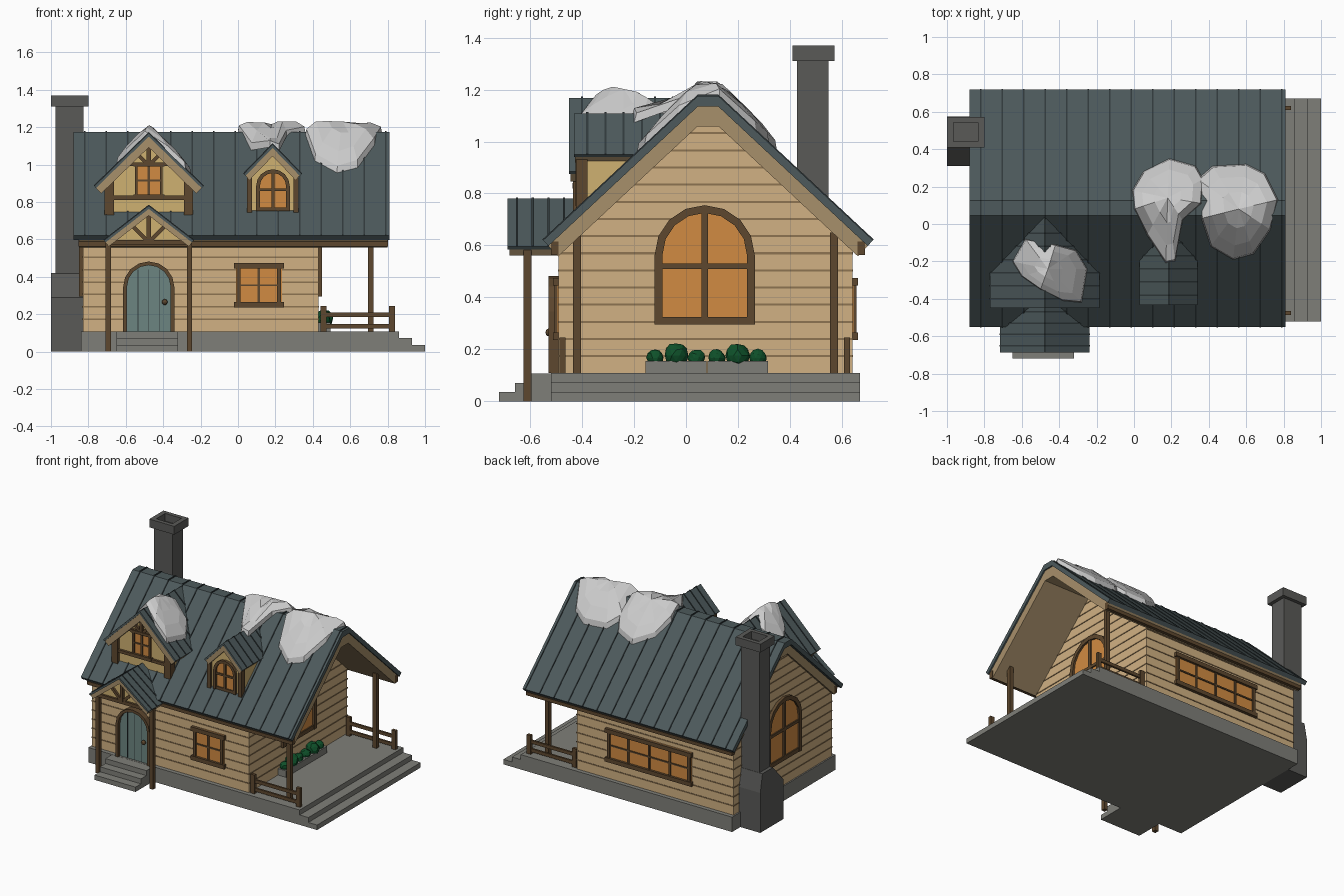
import bpy, bmesh, math, random
from mathutils import Vector

if "Cube" in bpy.data.objects:
    bpy.data.objects.remove(bpy.data.objects["Cube"])
random.seed(4)

def mat(name, r, g, b):
    m = bpy.data.materials.new(name)
    m.diffuse_color = [(c / 255) ** 2.2 for c in (r, g, b)] + [1]
    m.use_nodes = True
    m.node_tree.nodes["Principled BSDF"].inputs["Base Color"].default_value = m.diffuse_color
    return m

WALL, GROOVE, GABLE = mat("siding", 208, 176, 130), mat("groove", 140, 115, 82), mat("gable_panel", 205, 175, 112)
BARGE, TRIM, ROOF = mat("barge", 166, 142, 106), mat("timber", 94, 73, 50), mat("roof_metal", 78, 90, 92)
SEAM, GLASS, DOOR = mat("roof_seam", 52, 60, 62), mat("warm_glass", 208, 138, 68), mat("door_paint", 108, 132, 128)
STONE, BRICK = mat("stone", 126, 126, 120), mat("chimney_stone", 90, 90, 88)
GREEN, SNOW = mat("leaf", 22, 82, 46), mat("snow", 205, 205, 205)

def mesh(name, verts, faces, m):
    bm = bmesh.new()
    vs = [bm.verts.new(v) for v in verts]
    for f in faces:
        bm.faces.new([vs[i] for i in f])
    bmesh.ops.recalc_face_normals(bm, faces=bm.faces)
    me = bpy.data.meshes.new(name)
    bm.to_mesh(me)
    bm.free()
    me.materials.append(m)
    ob = bpy.data.objects.new(name, me)
    bpy.context.collection.objects.link(ob)
    return ob

def prism(name, pts, axis, a0, a1, m):
    """Extrude a 2D profile (side, z) along x or y."""
    n = len(pts)
    put = (lambda a, p: (a, p[0], p[1])) if axis == 'x' else (lambda a, p: (p[0], a, p[1]))
    verts = [put(a, p) for a in (a0, a1) for p in pts]
    faces = [range(n), range(n, 2 * n)] + [(i, (i + 1) % n, n + (i + 1) % n, n + i) for i in range(n)]
    return mesh(name, verts, faces, m)

def rect(u0, u1, v0, v1):
    return [(u0, v0), (u1, v0), (u1, v1), (u0, v1)]

def box(name, x0, x1, y0, y1, z0, z1, m):
    return prism(name, rect(x0, x1, z0, z1), 'y', y0, y1, m)

def beam(name, p, q, w, y0, y1):
    p, q = Vector(p), Vector(q)
    d = (q - p).normalized() * w / 2
    s = Vector((-d.y, d.x))
    prism(name, [p + s, p - s, q - s, q + s], 'y', y0, y1, TRIM)

class Gable:
    """Pitched roof section; layers are offset inward from the top surface."""
    def __init__(self, c, hw, ze, zp, flat=0.001):
        self.c, self.hw, self.ze, self.zp, self.f = c, hw, ze, zp, flat
        self.a = math.atan2(zp - ze, hw - flat)

    def z(self, u, d=0):
        return self.zp - max(0, abs(u - self.c) - self.f) * math.tan(self.a) - d / math.cos(self.a)

    def half(self, z, d):
        return self.f + (self.zp - d / math.cos(self.a) - z) / math.tan(self.a)

    def line(self, d):
        e, ez = self.hw - d * math.sin(self.a), self.ze - d * math.cos(self.a)
        pz = self.zp - d / math.cos(self.a)
        return [(self.c - e, ez), (self.c - self.f, pz), (self.c + self.f, pz), (self.c + e, ez)]

    def layer(self, name, axis, d0, d1, a0, a1, m):
        prism(name, self.line(d0) + self.line(d1)[::-1], axis, a0, a1, m)

    def body(self, name, axis, u0, u1, z0, d, a0, a1, m):
        top = [(u, self.z(u, d)) for u in (u1, self.c + self.f, self.c - self.f, u0)]
        prism(name, [(u0, z0), (u1, z0)] + top, axis, a0, a1, m)

    def seams(self, name, axis, start, end, step):
        for i in range(int((end - start) / step) + 1):
            a = start + i * step
            self.layer(name, axis, -.004, 0.002, a - .004, a + .004, SEAM)

def arch(c, hw, z0, zt, n=8):
    return [(c + hw, z0)] + [(c + hw * math.cos(t * math.pi / n), zt - hw + hw * math.sin(t * math.pi / n))
                             for t in range(n + 1)] + [(c - hw, z0)]

def arch_window(name, axis, a, out, c, hw, z0, zt, w, zbar):
    prism(name + "_glass", arch(c, hw - w / 2, z0, zt - w / 2), axis, a - out * .01, a + out * .006, GLASS)
    inner = arch(c, hw - w, z0, zt - w)
    prism(name + "_frame", arch(c, hw, z0, zt) + inner[::-1], axis, a, a + out * .02, TRIM)
    for r in (rect(c - hw + w, c + hw - w, z0, z0 + w), rect(c - w * .4, c + w * .4, z0 + w, zt - w),
              rect(c - hw + w, c + hw - w, zbar - w * .35, zbar + w * .35)):
        prism(name + "_bar", r, axis, a, a + out * .015, TRIM)

def square_window(name, y, out, x0, x1, z0, z1, cols, w=.03):
    prism(name + "_glass", rect(x0 + .01, x1 - .01, z0, z1), 'y', y - out * .01, y + out * .005, GLASS)
    for z in (z0, z1 - w):
        prism(name + "_sill", rect(x0, x1, z, z + w), 'y', y, y + out * .022, TRIM)
    a, b = x0 + w * .5, x1 - w * .5
    for x in (a + w * .35, b - w * .35):
        prism(name + "_jamb", rect(x - w * .35, x + w * .35, z0 + w, z1 - w), 'y', y, y + out * .016, TRIM)
    for i in range(1, cols):
        x = a + (b - a) * i / cols
        prism(name + "_mullion", rect(x - .007, x + .007, z0 + w, z1 - w), 'y', y, y + out * .013, TRIM)
    zm = (z0 + z1) / 2
    prism(name + "_crossbar", rect(a, b, zm - .005, zm + .005), 'y', y, y + out * .012, TRIM)

# Stone base and steps
box("foundation", -.84, .86, -.52, .67, 0, .108, STONE)
for i in (1, 2):
    box("side_step", .8, .86 + .07 * i, -.52, .67, 0, .108 - .036 * i, STONE)
for i in range(3):
    box("door_step", -.65, -.32, -.595 - .0625 * i, -.5, 0, .107 - .036 * i, STONE)

# Main walls with horizontal siding grooves
main = Gable(.085, .635, .62, 1.175, .04)
main.body("house_walls", 'x', -.49, .64, .1, .06, -.83, .43, WALL)
for k in range(1, 15):
    z = .108 + .066 * k
    h = main.half(z, .08)
    box("siding_groove", -.833, .433, max(-.493, .085 - h), min(.643, .085 + h), z - .004, z + .004, GROOVE)

# Main roof
main.layer("main_roof", 'x', 0, .03, -.88, .81, ROOF)
main.layer("roof_underside", 'x', .03, .085, -.85, .80, BARGE)
main.seams("roof_seam", 'x', -.82, .80, .115)
for s in (-1, 1):
    y = .085 + s * .605
    box("eave_fascia", -.852, .802, min(y, y - s * .03), max(y, y - s * .03), .563, .615, TRIM)

# Arched gable windows, front and back windows
for a, out in ((.43, 1), (-.83, -1)):
    arch_window("gable_window", 'x', a, out, .072, .193, .295, .755, .03, .52)
square_window("front_window", -.49, -1, -.022, .245, .235, .475, 2)
square_window("back_window", .64, 1, -.505, .19, .235, .475, 4)

# Front door
prism("door", arch(-.477, .125, .108, .47), 'y', -.505, -.48, DOOR)
prism("door_frame", arch(-.477, .137, .108, .482) + arch(-.477, .117, .108, .462)[::-1], 'y', -.53, -.48, TRIM)
for x in (-.535, -.477, -.419):
    box("door_groove", x - .002, x + .002, -.507, -.5, .11, .44, SEAM)
bpy.ops.mesh.primitive_uv_sphere_add(segments=10, ring_count=6, radius=.016, location=(-.392, -.525, .265))
bpy.context.object.name = "door_knob"
bpy.context.object.data.materials.append(TRIM)

# Door canopy
canopy = Gable(-.477, .24, .595, .78)
canopy.layer("canopy_roof", 'y', 0, .014, -.688, -.36, ROOF)
canopy.layer("canopy_barge", 'y', .014, .042, -.68, -.42, BARGE)
canopy.seams("canopy_seam", 'y', -.65, -.40, .06)
canopy.body("canopy_panel", 'y', -.67, -.284, .585, .03, -.64, -.60, GABLE)
box("canopy_tie", -.69, -.264, -.655, -.595, .572, .597, TRIM)
beam("canopy_king_post", (-.477, .59), (-.477, .735), .022, -.66, -.63)
for s in (-1, 1):
    beam("canopy_brace", (-.477 + s * .01, .595), (-.477 + s * .09, .675), .02, -.655, -.63)
    x = -.477 + s * .217
    box("canopy_post", x - .014, x + .014, -.625, -.595, 0, .59, TRIM)

# Large timbered dormer
big = Gable(-.477, .292, .885, 1.168)
big.layer("large_dormer_roof", 'y', 0, .014, -.45, .05, ROOF)
big.layer("large_dormer_barge", 'y', .014, .055, -.445, .0, BARGE)
big.seams("large_dormer_seam", 'y', -.40, -.05, .07)
big.body("large_dormer_wall", 'y', -.70, -.254, .69, .035, -.415, .0, GABLE)
square_window("large_dormer_window", -.415, -1, -.56, -.394, .82, 1.01, 2, .02)
box("dormer_beam", -.70, -.254, -.432, -.41, .812, .834, TRIM)
box("dormer_collar", -.60, -.354, -.432, -.41, .992, 1.012, TRIM)
beam("dormer_king_post", (-.477, 1.0), (-.477, 1.12), .022, -.435, -.41)
for s in (-1, 1):
    beam("dormer_brace", (-.477 + s * .01, 1.005), (-.477 + s * .065, 1.06), .02, -.433, -.41)
    x = -.477 + s * .212
    box("dormer_post", x - .025, x + .025, -.435, -.38, .73, .91, TRIM)

# Small dormer with arched window
small = Gable(.185, .155, .95, 1.108)
small.layer("small_dormer_roof", 'y', 0, .014, -.432, .02, ROOF)
small.layer("small_dormer_barge", 'y', .014, .045, -.428, -.05, BARGE)
small.seams("small_dormer_seam", 'y', -.38, -.10, .07)
small.body("small_dormer_wall", 'y', .055, .315, .69, .03, -.405, -.05, GABLE)
arch_window("small_dormer_window", 'y', -.405, -1, .187, .09, .752, .975, .02, .865)
for s in (-1, 1):
    x = .186 + s * .125
    box("small_dormer_post", x - .013, x + .013, -.423, -.38, .745, .93, TRIM)

# Side porch posts and fences
for yp, yf in ((-.42, -.475), (.57, .62)):
    box("porch_post", .695, .725, yp - .015, yp + .015, .1, .65, TRIM)
    for x in (.457, .823):
        box("fence_post", x - .016, x + .016, yf - .011, yf + .011, .1, .245, TRIM)
    for z in (.137, .198):
        box("fence_rail", .45, .83, yf - .007, yf + .007, z - .012, z + .012, TRIM)

# Planters with bushes
for y0 in (-.155, .082):
    box("planter", .43, .495, y0, y0 + .233, .1, .155, STONE)
    for dy, r in ((.037, .034), (.117, .048), (.195, .034)):
        bpy.ops.mesh.primitive_ico_sphere_add(subdivisions=2, radius=r, location=(.46, y0 + dy, .145 + r * .66))
        bush = bpy.context.object
        bush.name = "bush"
        for v in bush.data.vertices:
            v.co *= random.uniform(.9, 1.06)
        bush.data.materials.append(GREEN)

# Chimney with sloped shoulder and hollow cap
prism("chimney_base", [(.31, 0), (.575, 0), (.575, .29), (.55, .42), (.43, .42), (.31, .29)], 'x', -1, -.82, BRICK)
box("chimney_shaft", -.975, -.825, .428, .548, .3, 1.315, BRICK)
for x0, x1, y0, y1 in ((-1, -.965, .41, .572), (-.835, -.8, .41, .572), (-.965, -.835, .41, .44), (-.965, -.835, .542, .572)):
    box("chimney_cap", x0, x1, y0, y1, 1.31, 1.37, BRICK)

# Snow patches draped on the roofs
def roof_z(x, y):
    return max([main.z(y)] + [g.z(x) for g, y1 in ((big, .04), (small, 0)) if y < y1 and abs(x - g.c) < g.hw])

def snow(outline, cx, cy, h):
    n = len(outline)
    rings = ((1, -.01), (.97, .6), (.72, .95), (.38, 1))
    verts = []
    for s, k in rings:
        for x, y in outline:
            px, py = cx + (x - cx) * s, cy + (y - cy) * s
            verts.append((px, py, roof_z(px, py) + h * k * (random.uniform(.85, 1.1) if s < 1 else 1)))
    verts.append((cx, cy, roof_z(cx, cy) + h))
    faces = [(r * n + i, r * n + (i + 1) % n, (r + 1) * n + (i + 1) % n, (r + 1) * n + i)
             for r in range(len(rings) - 1) for i in range(n)]
    faces += [((len(rings) - 1) * n + i, (len(rings) - 1) * n + (i + 1) % n, len(verts) - 1) for i in range(n)]
    ob = mesh("snow_patch", verts, faces, SNOW)
    ob.data.update()

snow([(-.65, -.2), (-.58, -.08), (-.42, -.11), (-.31, -.14), (-.25, -.24), (-.28, -.42), (-.38, -.41), (-.5, -.35), (-.6, -.28)],
     -.46, -.24, .05)
snow([(-.01, .18), (.05, .28), (.19, .35), (.33, .31), (.37, .24), (.36, .11), (.26, .02), (.22, -.2), (.17, -.21), (.07, -.06), (0, .08)],
     .18, .14, .055)
snow([(.34, .24), (.42, .31), (.6, .32), (.7, .27), (.77, .13), (.73, -.03), (.64, -.16), (.53, -.19), (.41, -.12), (.36, .03)],
     .56, .08, .055)
